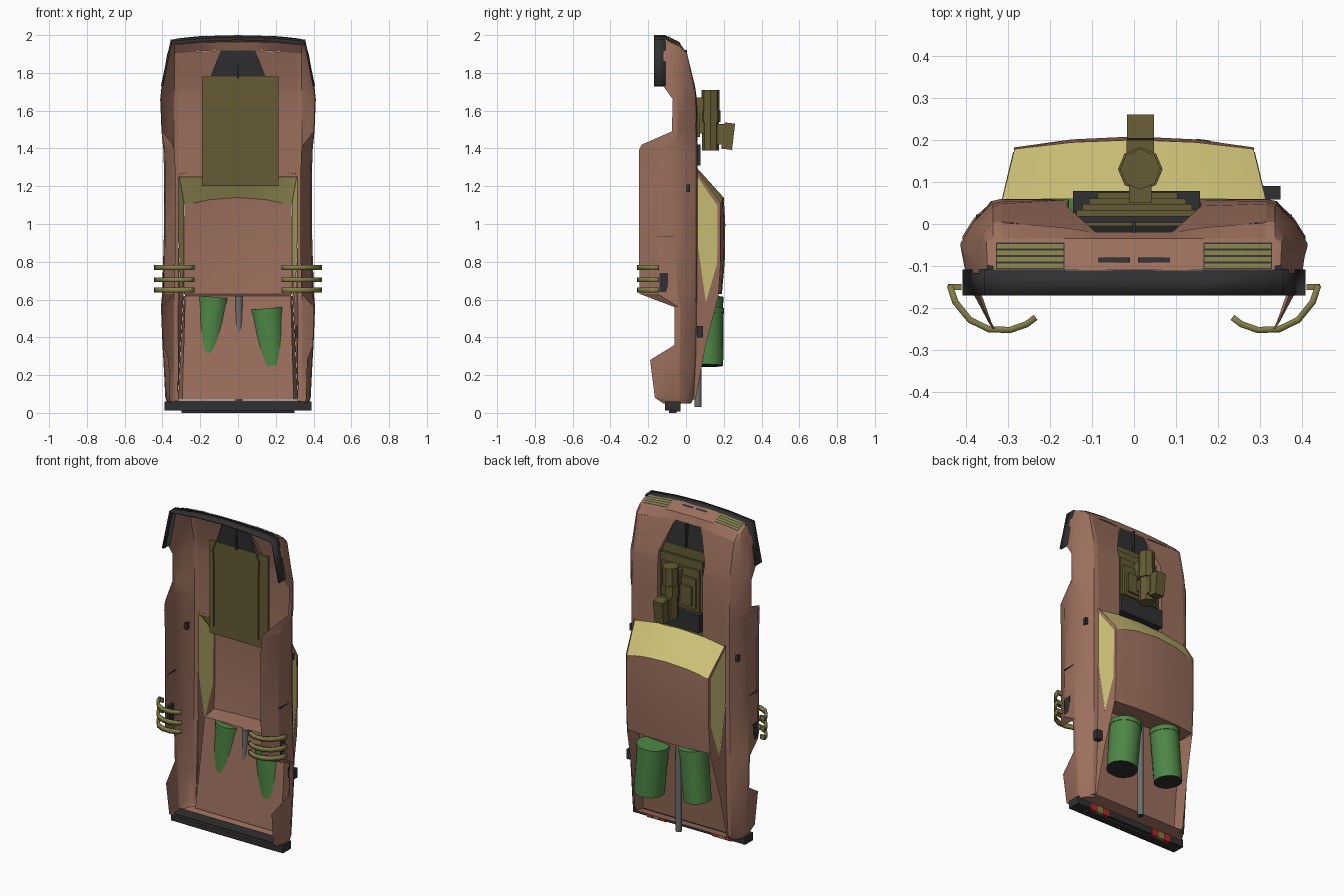
import bpy, bmesh, math
from mathutils import Vector

if "Cube" in bpy.data.objects:
    bpy.data.objects.remove(bpy.data.objects["Cube"])

def mat(name, c):
    m = bpy.data.materials.new(name)
    m.diffuse_color = (*c, 1)
    m.use_nodes = True
    m.node_tree.nodes["Principled BSDF"].inputs["Base Color"].default_value = m.diffuse_color
    return m

BROWN = mat("rust_brown", (0.33, 0.16, 0.11))
GLASS = mat("yellow_glass", (0.63, 0.56, 0.19))
OLIVE = mat("dark_olive", (0.13, 0.105, 0.035))
BRASS = mat("light_olive", (0.22, 0.205, 0.065))
DARK = mat("charcoal", (0.03, 0.03, 0.032))
GREEN = mat("barrel_green", (0.075, 0.24, 0.06))
GREY = mat("pipe_grey", (0.16, 0.16, 0.165))
RED = mat("lamp_red", (0.45, 0.02, 0.02))

def mesh(name, verts, faces, m, mirror=False, thick=0):
    """Mesh object; mirror adds a copy reflected in x."""
    verts, faces = [tuple(v) for v in verts], [tuple(f) for f in faces]
    if mirror:
        n = len(verts)
        verts += [(-x, y, z) for x, y, z in verts]
        faces += [tuple(i + n for i in reversed(f)) for f in faces]
    me = bpy.data.meshes.new(name)
    me.from_pydata(verts, [], faces)
    me.materials.append(m)
    ob = bpy.data.objects.new(name, me)
    bpy.context.collection.objects.link(ob)
    if thick:
        s = ob.modifiers.new("thickness", 'SOLIDIFY')
        s.thickness, s.offset = thick, 0
    return ob

def loft(name, rows, m, mirror=False, thick=0):
    k = len(rows[0])
    f = [(r*k+i, r*k+i+1, r*k+k+i+1, r*k+k+i) for r in range(len(rows)-1) for i in range(k-1)]
    return mesh(name, [p for r in rows for p in r], f, m, mirror, thick)

def box(name, x, y, z, m, mirror=False, tilt=0):
    """Box from ranges, optionally tilted about x."""
    c = Vector((sum(x)/2, sum(y)/2, sum(z)/2))
    v = []
    for a in x:
        for b in y:
            for d in z:
                p = Vector((a, b, d)) - c
                q = Vector((p.x, p.y*math.cos(tilt) - p.z*math.sin(tilt),
                            p.y*math.sin(tilt) + p.z*math.cos(tilt)))
                v.append(q + c)
    f = [(0, 1, 3, 2), (4, 6, 7, 5), (0, 4, 5, 1), (2, 3, 7, 6), (0, 2, 6, 4), (1, 5, 7, 3)]
    return mesh(name, v, f, m, mirror)

def tube(name, a, b, r1, r2, sides, m, end=None):
    a, b = Vector(a), Vector(b)
    bm = bmesh.new()
    bmesh.ops.create_cone(bm, cap_ends=True, segments=sides, radius1=r1, radius2=r2, depth=(b-a).length)
    q = Vector((0, 0, 1)).rotation_difference(b-a)
    bm.normal_update()
    for f in bm.faces:
        f.material_index = 1 if end and f.normal.z < -0.9 else 0
    for v in bm.verts:
        v.co = q @ v.co + (a+b)/2
    me = bpy.data.meshes.new(name)
    bm.to_mesh(me)
    bm.free()
    me.materials.append(m)
    if end:
        me.materials.append(end)
    ob = bpy.data.objects.new(name, me)
    bpy.context.collection.objects.link(ob)
    return ob

def bend(x, z):
    """Nose sweeps back towards its corners."""
    return z - 0.2*x*x*max(0, (z-1.7)/0.3)

# Body sides: station z, then top edge, shoulder, waist and bottom as (x, y)
S = [(1.995, .335, -.10, .35, -.105, .355, -.11, .355, -.118),
     (1.965, .335, -.035, .355, -.06, .36, -.10, .36, -.118),
     (1.92, .335, .005, .365, -.05, .375, -.10, .375, -.118),
     (1.73, .335, .042, .40, -.055, .405, -.08, .40, -.118),
     (1.66, .338, .047, .412, -.045, .412, -.055, .405, -.07),
     (1.49, .338, .052, .405, -.045, .405, -.06, .40, -.075),
     (1.42, .34, .054, .398, -.06, .39, -.15, .345, -.235),
     (1.39, .34, .054, .395, -.06, .388, -.15, .335, -.25),
     (1.25, .34, .054, .391, -.06, .386, -.15, .33, -.25),
     (.92, .34, .054, .393, -.06, .386, -.15, .33, -.25),
     (.63, .34, .052, .402, -.045, .392, -.15, .335, -.245),
     (.56, .34, .051, .408, -.03, .408, -.04, .40, -.06),
     (.36, .34, .048, .40, -.03, .40, -.04, .395, -.06),
     (.28, .34, .046, .395, -.035, .39, -.11, .365, -.19),
     (.08, .335, .036, .385, -.035, .38, -.10, .36, -.165),
     (.05, .33, .02, .375, -.03, .37, -.08, .355, -.12)]

def section(s):
    z, tx, ty, sx, sy = s[:5]
    pts = [(.314, ty + (.006 if z < 1.9 else 0)), (tx, ty), ((tx+sx)/2 + .006, (ty+sy)/2 + .004),
           (sx, sy), (s[5], s[6]), (s[7], s[8])]
    return [(x, y, bend(x, z)) for x, y in pts]
loft("body_side", [section(s) for s in S], BROWN, True)

# Nose face and hood panels either side of the engine opening
nx = (-.335, -.17, -.09, .09, .17, .335)
rows = [(2.0, [-.11]*6), (1.965, [-.035]*6), (1.92, [.005, -.008, -.02, -.02, -.008, .005])]
loft("nose", [[(x, y, bend(x, z)) for x, y in zip(nx, ys)] for z, ys in rows], BROWN)
inner = [(.09, -.02), (.16, .043)] + [(.155, .058)]*5
H = [(Vector((w, y, bend(w, s[0]))), section(s)[0]) for (w, y), s in zip(inner, S[2:9])]
loft("hood", H, BROWN, True)
loft("hood_opening_wall", [[a, (a.x, -.022, a.z)] for a, b in H], BROWN, True)
mesh("intake_floor", [(-.165, .0, 1.73), (.165, .0, 1.73), (.09, -.02, 1.922), (-.09, -.02, 1.922)],
     [(0, 1, 2, 3)], DARK)
box("intake_divider", (-.004, .004), (-.02, .004), (1.77, 1.92), DARK)

# Headlight grilles and nose slots: plates lying on the sloping nose
def nose_plate(name, x0, x1, y0, y1, lift, m):
    xs = [x0 + (x1-x0)*i/3 for i in range(4)]
    def h(x, y):
        return bend(x, 2.0 - .467*(y+.11)) + lift
    loft(name, [[(x, y, h(x, y)) for x in xs] for y in (y0, y1)], m, True)
nose_plate("grille_back", .165, .328, -.107, -.044, .002, DARK)
for i in range(4):
    y = -.099 + i*.0155
    nose_plate("grille_slat", .167, .326, y-.0055, y+.0055, .005, BRASS)
nose_plate("nose_slot", .01, .085, -.092, -.08, .003, DARK)

# Bumpers
path = [(-.402, 1.73), (-.352, 1.972), (-.18, 1.988), (0, 1.994), (.18, 1.988), (.352, 1.972), (.402, 1.73)]
loft("front_bumper", [[(x, -.17, z), (x, -.108, z)] for x, z in path], DARK, thick=.012)
loft("front_bumper_cap", [[(x, -.112, z), (x*.93, -.112, z-.02)] for x, z in path[1:-1]], DARK)
box("rear_bumper", (-.388, .388), (-.11, -.03), (.012, .06), DARK)
box("rear_bumper_lip", (-.3, .3), (-.09, -.05), (.0, .014), DARK)
mesh("rear_panel", [(-.375, -.03, .05), (.375, -.03, .05), (.325, .042, .065), (-.325, .042, .065),
                    (.36, -.12, .05), (-.36, -.12, .05)], [(0, 1, 2, 3), (0, 1, 4, 5)], BROWN)
for i in range(3):
    box("tail_lamp", (.16+.045*i, .2+.045*i), (-.062, -.0285), (.007, .05), (RED, BRASS, RED)[i], True)

# Cabin: windscreen, roof, back wall
cx = (-1, -.52, 0, .52, 1)
def arc(w, y, z, dy, dz):
    return [(w*c, y - dy*c*c, z - dz*c*c) for c in cx]
loft("windscreen", [arc(.313, .06, 1.295, .001, .03), arc(.284, .2, 1.14, .022, .04)], GLASS)
loft("roof", [arc(.284, .2, 1.14, .022, .04), arc(.285, .208, 1.0, .026, .01),
              arc(.285, .205, .8, .025, 0), arc(.285, .19, .63, .02, 0)], BROWN)
loft("cabin_back_wall", [arc(.285, .19, .63, .02, 0), arc(.28, .07, .62, 0, 0)], BROWN)

# Cabin sides: glass and surrounding frame, given as (y, z)
def side(name, polys, m, out=0):
    v, f = [], []
    for p in polys:
        f.append(range(len(v), len(v)+len(p)))
        v += [(.315 - .24*(y-.055) + out, y, z) for y, z in p]
    mesh(name, v, f, m, True)
side("side_window", [[(.058, 1.26), (.168, 1.11), (.165, .79), (.105, .585), (.058, .92)]], GLASS)
side("cabin_frame", [[(.06, 1.25), (.058, 1.28), (.185, 1.11), (.168, 1.095)],
                     [(.168, 1.11), (.183, 1.11), (.183, .79), (.165, .79)],
                     [(.165, .79), (.183, .79), (.172, .62), (.16, .585), (.105, .585)],
                     [(.058, .92), (.105, .585), (.054, .585)],
                     [(.054, .585), (.16, .585), (.105, .36), (.05, .07), (.04, .07)]], BROWN, .001)

# Rear deck, sunk between the rails
loft("rail_inner_wall", [[(.287, .172, .62), (.277, .07, .62)], [(.303, .105, .36), (.285, .037, .36)],
                         [(.316, .05, .07), (.295, 0, .07)]], BROWN, True)
loft("rear_deck", [[(-.28, .07, .62), (.28, .07, .62)], [(-.295, 0, .07), (.295, 0, .07)]], BROWN)

# Barrels and exhaust on the deck
for a, b, r in (((-.158, .112, .29), (-.13, .112, .61), .083), ((.178, .108, .25), (.152, .108, .55), .091)):
    a, b = Vector(a), Vector(b)
    tube("barrel", a, b, r-.002, r, 24, GREEN, DARK)
    tube("barrel_lid", b - (b-a)*.08, b + (b-a)*.01, r+.003, r+.003, 24, GREEN)
tube("exhaust_pipe", (.005, .063, .03), (.005, .063, .62), .018, .018, 12, GREY, DARK)

# Engine plates stepping up through the hood
box("engine_plate", (-.19, .215), (-.012, .004), (1.2, 1.78), OLIVE)
box("engine_core", (-.155, .16), (.004, .03), (1.3, 1.68), DARK)
for i, (w, z0, z1) in enumerate(((.145, 1.4, 1.73), (.13, 1.42, 1.68), (.115, 1.44, 1.63), (.095, 1.46, 1.58))):
    box("engine_step", (.008-w, .008+w), (.018+.014*i, .033+.014*i), (z0, z1), OLIVE)
box("engine_rear_block", (-.145, .157), (.004, .078), (1.31, 1.42), DARK)

# Gun turret over the engine
tube("turret_body", (.015, .13, 1.39), (.015, .13, 1.6), .046, .046, 8, OLIVE)
tube("turret_collar", (.015, .13, 1.54), (.015, .13, 1.60), .053, .053, 8, OLIVE)
tube("turret_muzzle", (.015, .13, 1.6), (.015, .13, 1.71), .048, .048, 8, OLIVE)
box("turret_mount", (-.012, .042), (.05, .10), (1.48, 1.67), OLIVE)
box("turret_bracket", (-.018, .048), (.165, .20), (1.42, 1.53), OLIVE)
box("sight_box", (-.017, .047), (.195, .252), (1.395, 1.535), OLIVE, tilt=-.12)

# Curved side bars below the sills, with dark mounts
bar = [(.438, -.145), (.425, -.185), (.39, -.228), (.345, -.25), (.295, -.252), (.255, -.238), (.234, -.222)]
for z in (.77, .705, .65):
    loft("side_bar", [[(x, y, z-.013), (x, y, z+.013)] for x, y in bar], BRASS, True, .015)
    box("side_bar_foot", (.41, .442), (-.157, -.143), (z-.013, z+.013), BRASS, True)
box("bar_mount", (.375, .396), (-.14, -.095), (.64, .74), DARK, True)

# Small fittings: door handles, fuel cap, door seams
box("handle", (.35, .376), (0, .022), (1.17, 1.21), DARK, True)
box("fuel_cap", (.305, .348), (.058, .09), (.4, .46), DARK)
box("door_seam", (.386, .3935), (-.15, -.06), (.93, .935), DARK, True)

# Smooth shading with sharp edges kept
for ob in bpy.data.objects:
    ob.select_set(True)
    bpy.context.view_layer.objects.active = ob
bpy.ops.object.shade_smooth_by_angle(angle=math.radians(25))
